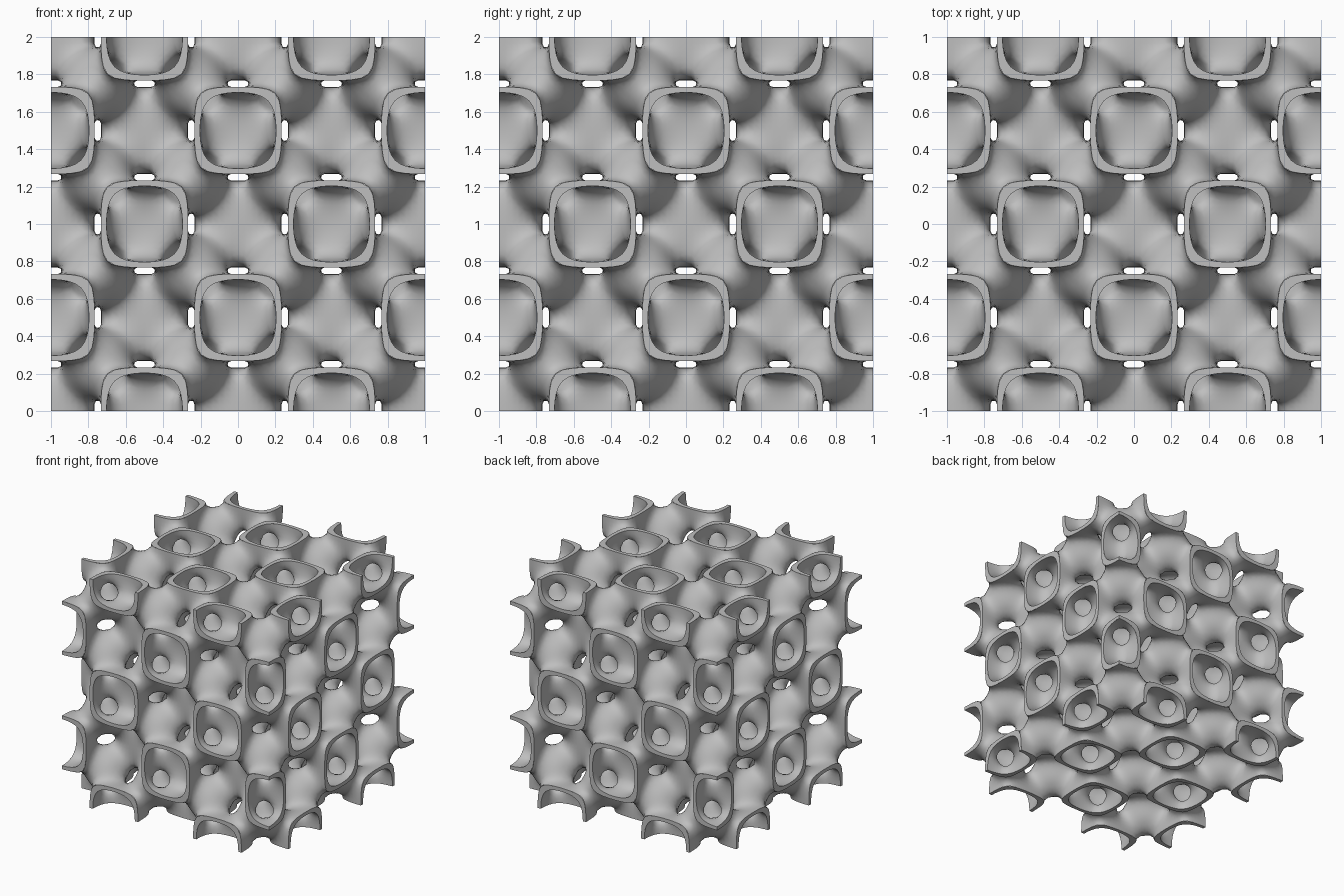
import bpy
import bmesh
import math
from mathutils import Vector

cube = bpy.data.objects.get("Cube")
if cube:
    bpy.data.objects.remove(cube, do_unlink=True)

HALF = 0.5          # edge of the mirrored eighth of one lattice cell
N = 15              # samples along that edge
H = HALF / N
OUTER, INNER = 0.55, -0.5   # levels of the two skins of the wall
OFFSETS = [(i, j, k) for i in (0, 1) for j in (0, 1) for k in (0, 1)]

grey = bpy.data.materials.new("plain_grey")
grey.use_nodes = True
grey.diffuse_color = (0.52, 0.52, 0.52, 1)
grey.node_tree.nodes["Principled BSDF"].inputs["Base Color"].default_value = grey.diffuse_color


def field(x, y, z):
    """Periodic surface function, centred on a round chamber."""
    a, b, c = (math.cos(math.tau * t) for t in (x, y, z))
    p, q, r = 2 * a * a - 1, 2 * b * b - 1, 2 * c * c - 1
    return -4 * a * b * c - (p * q + q * r + r * p)


def place(index):
    return Vector([(i + 0.5) * H for i in index])


def shifted(index, axis, step=1):
    out = list(index)
    out[axis] += step
    return tuple(out)


def settle(p, level):
    """Pull a point onto the wanted level of the field."""
    e = H / 50
    for _ in range(8):
        g = Vector([(field(*(p + d)) - field(*(p - d))) / (2 * e)
                    for d in (Vector((e, 0, 0)), Vector((0, e, 0)), Vector((0, 0, e)))])
        if g.length < 0.5:
            break
        step = g * ((field(*p) - level) / g.length_squared)
        if step.length > H / 3:
            step.length = H / 3
        p = p - step
    return p


def finish(bm, name, smooth):
    for f in bm.faces:
        f.smooth = smooth
    mesh = bpy.data.meshes.new(name)
    bm.to_mesh(mesh)
    bm.free()
    mesh.materials.append(grey)
    obj = bpy.data.objects.new(name, mesh)
    bpy.context.collection.objects.link(obj)
    return obj


# Field samples, with one extra layer beyond each mirror plane
span = range(-1, N + 1)
samples = {(i, j, k): field(*place((i, j, k))) for i in span for j in span for k in span}


def build_skin(name, level, inward):
    bm = bmesh.new()
    made = {}

    def vertex(cell):
        if cell not in made:
            hits = []
            for off in OFFSETS:
                s = tuple(c + o for c, o in zip(cell, off))
                for axis in range(3):
                    if off[axis]:
                        continue
                    t = shifted(s, axis)
                    a, b = samples[s] - level, samples[t] - level
                    if (a < 0) != (b < 0):
                        hits.append(place(s).lerp(place(t), a / (a - b)))
            p = settle(sum(hits, Vector()) / len(hits), level)
            # keep the border exactly on the mirror planes
            for axis in range(3):
                if cell[axis] == -1:
                    p[axis] = 0
                elif cell[axis] == N - 1:
                    p[axis] = HALF
            made[cell] = bm.verts.new(p)
        return made[cell]

    for s in samples:
        if min(s) < 0 or max(s) >= N:
            continue
        for k in range(3):
            t = shifted(s, k)
            if t[k] >= N or (samples[s] < level) == (samples[t] < level):
                continue
            u, v = (k + 1) % 3, (k + 2) % 3
            ring = [shifted(shifted(s, u, a), v, b)
                    for a, b in ((-1, -1), (0, -1), (0, 0), (-1, 0))]
            if (samples[s] > samples[t]) != inward:
                ring.reverse()
            bm.faces.new([vertex(c) for c in ring])

    # Mirror to a whole cell, then repeat the cell twice along each axis
    obj = finish(bm, name, True)
    obj.location = (-HALF, -HALF, HALF)
    mirror = obj.modifiers.new("mirror", 'MIRROR')
    mirror.use_axis = (True, True, True)
    for axis in range(3):
        arr = obj.modifiers.new("repeat", 'ARRAY')
        arr.count = 2
        arr.use_relative_offset = False
        arr.use_constant_offset = True
        arr.constant_offset_displace = [2 * HALF if a == axis else 0 for a in range(3)]
        arr.use_merge_vertices = True
        arr.merge_threshold = 0.0005


def radius(angle, level):
    """Distance from a chamber's centre to a skin, in a cut plane."""
    c, s = math.cos(angle), math.sin(angle)
    lo, hi = 0.1, 0.25 / max(abs(c), abs(s))
    for _ in range(30):
        mid = (lo + hi) / 2
        if field(mid * c, mid * s, 0) < level:
            lo = mid
        else:
            hi = mid
    return lo


def build_rims():
    """Flat rims that close the wall on the six cut sides."""
    bm = bmesh.new()
    steps = 40
    angles = [math.tau * i / steps for i in range(steps + 1)]
    radii = [(radius(a, INNER), radius(a, OUTER)) for a in angles]
    centres = [(i / 2, j / 2) for i in range(-2, 3) for j in range(-2, 3) if (i + j) % 2]
    for axis in range(3):
        for side in (-1, 1):
            for cu, cv in centres:
                for n in range(steps):
                    quad = []
                    for m, skin in ((n, 0), (n, 1), (n + 1, 1), (n + 1, 0)):
                        p = Vector()
                        p[axis] = side
                        p[(axis + 1) % 3] = cu + radii[m][skin] * math.cos(angles[m])
                        p[(axis + 2) % 3] = cv + radii[m][skin] * math.sin(angles[m])
                        quad.append(p)
                    if max(abs(t) for p in quad for t in p) > 1.0001:
                        continue
                    if side < 0:
                        quad.reverse()
                    bm.faces.new([bm.verts.new(p) for p in quad])
    bmesh.ops.remove_doubles(bm, verts=bm.verts, dist=0.0001)
    obj = finish(bm, "cut_rims", False)
    obj.location.z = 1


build_skin("lattice_outer_skin", OUTER, False)
build_skin("lattice_inner_skin", INNER, True)
build_rims()
